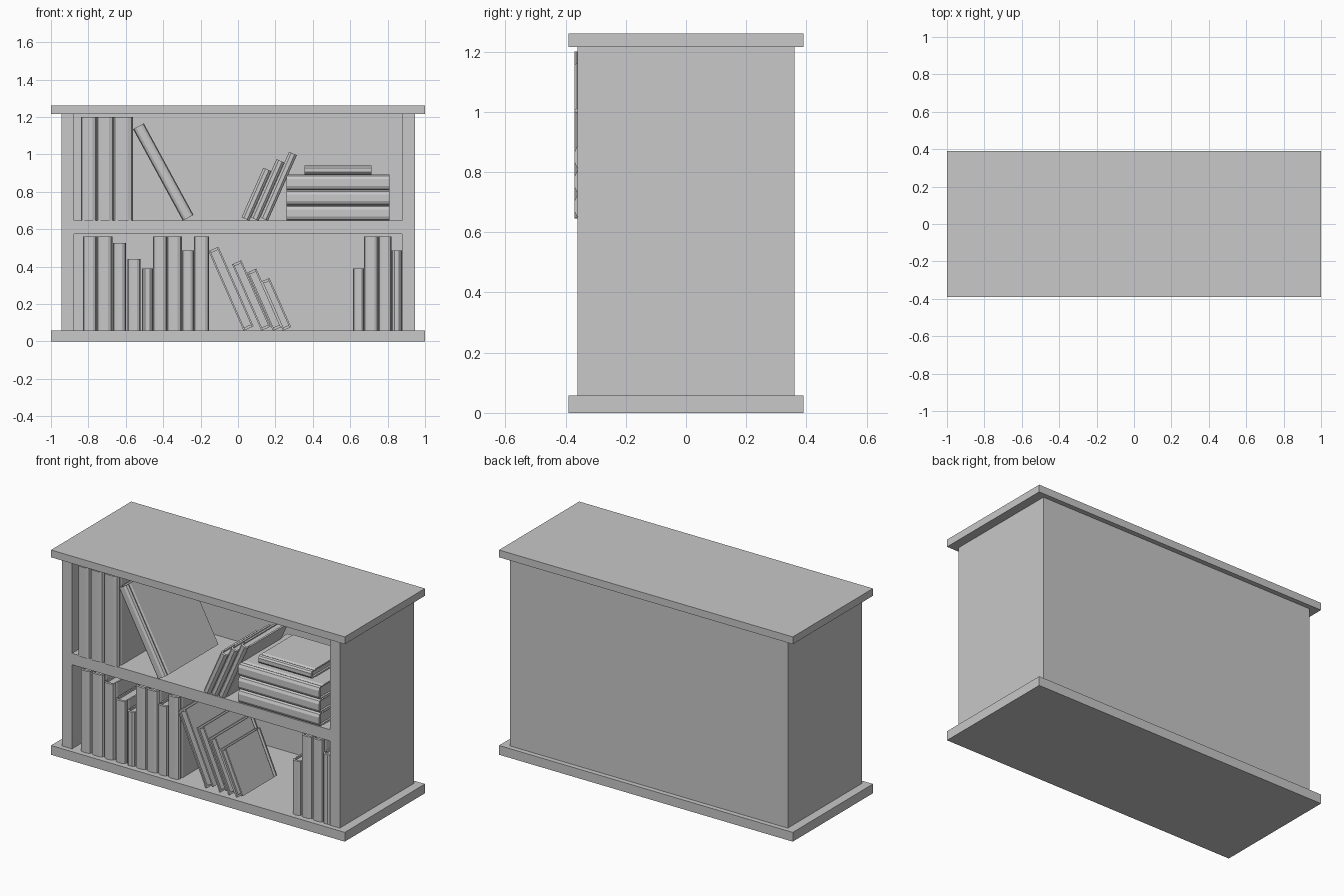
import bpy, bmesh, math
from mathutils import Matrix

if "Cube" in bpy.data.objects:
    bpy.data.objects.remove(bpy.data.objects["Cube"])

grey = bpy.data.materials.new("plain_grey")
grey.diffuse_color = (0.58, 0.58, 0.58, 1)
grey.use_nodes = True
grey.node_tree.nodes["Principled BSDF"].inputs["Base Color"].default_value = grey.diffuse_color


def finish(bm, name):
    bmesh.ops.recalc_face_normals(bm, faces=bm.faces)
    mesh = bpy.data.meshes.new(name)
    bm.to_mesh(mesh)
    bm.free()
    mesh.materials.append(grey)
    ob = bpy.data.objects.new(name, mesh)
    bpy.context.collection.objects.link(ob)
    return ob


def add_box(bm, x0, x1, y0, y1, z0, z1):
    m = Matrix.Translation(((x0 + x1) / 2, (y0 + y1) / 2, (z0 + z1) / 2))
    m = m @ Matrix.Diagonal((x1 - x0, y1 - y0, z1 - z0, 1))
    bmesh.ops.create_cube(bm, size=1, matrix=m)


def box(name, *dims):
    bm = bmesh.new()
    add_box(bm, *dims)
    return finish(bm, name)


def book(name, x, z, t, h, lean=0.0, front=-0.37, depth=None, flip=False):
    """Hardback with rounded spine; x, z is the bottom corner it rests on."""
    d = depth or 0.16 + 0.65 * h
    c, r = 0.009, 0.012
    bm = bmesh.new()
    # cover: C-shaped profile with hinge grooves, extruded upward
    half = [(0, d), (0, 0.045), (0.006, 0.034), (0.0, 0.022),
            (0.08 * t, 0.008), (0.28 * t, 0.0)]
    outer = half + [(t - px, py) for px, py in reversed(half)]
    prof = outer + [(t - c, d), (t - c, 0.016), (c, 0.016), (c, d)]
    face = bm.faces.new([bm.verts.new((px, py, 0)) for px, py in prof])
    ext = bmesh.ops.extrude_face_region(bm, geom=[face], use_keep_orig=True)
    top = [v for v in ext["geom"] if isinstance(v, bmesh.types.BMVert)]
    bmesh.ops.translate(bm, verts=top, vec=(0, 0, h))
    # page block, set back from the cover edges
    add_box(bm, c, t - c, 0.016, d - r, r, h - r)
    if flip:
        for v in bm.verts:
            v.co.y = d - v.co.y
    pivot = t if lean > 0 else 0
    m = (Matrix.Translation((x, front, z))
         @ Matrix.Rotation(math.radians(lean), 4, 'Y')
         @ Matrix.Translation((-pivot, 0, 0)))
    bmesh.ops.transform(bm, matrix=m, verts=bm.verts)
    return finish(bm, name)


# case
FLOOR, SHELF = 0.057, 0.645
box("base_board", -1, 1, -0.39, 0.39, 0, FLOOR)
box("top_board", -1, 1, -0.39, 0.39, 1.215, 1.26)
box("left_side", -0.945, -0.878, -0.36, 0.36, FLOOR, 1.215)
box("right_side", 0.878, 0.945, -0.36, 0.36, FLOOR, 1.215)
box("back_panel", -0.878, 0.878, 0.30, 0.36, FLOOR, 1.215)
box("middle_shelf", -0.878, 0.878, -0.36, 0.30, 0.575, SHELF)

# upright books, upper shelf: left, right
for i, (a, b) in enumerate([(-0.84, -0.755), (-0.755, -0.665), (-0.665, -0.562)]):
    book(f"upper_upright_book_{i}", a, SHELF, b - a, 0.555)

# upright books, lower shelf: left, right, top
lower = [(-0.83, -0.755, 0.56), (-0.755, -0.672, 0.56), (-0.668, -0.6, 0.525),
         (-0.592, -0.52, 0.44), (-0.512, -0.455, 0.39), (-0.455, -0.38, 0.56),
         (-0.38, -0.3, 0.56), (-0.3, -0.236, 0.485), (-0.236, -0.155, 0.56),
         (0.615, 0.674, 0.39), (0.674, 0.75, 0.56), (0.75, 0.822, 0.56),
         (0.822, 0.877, 0.485)]
for i, (a, b, top) in enumerate(lower):
    book(f"lower_upright_book_{i}", a, FLOOR, b - a, top - FLOOR, front=-0.358)

# leaning books
book("upper_leaning_book", -0.295, SHELF, 0.065, 0.557, -28.5, depth=0.52)
for i, (x, t, h) in enumerate([(0.03, 0.058, 0.465), (0.125, 0.054, 0.388),
                               (0.187, 0.052, 0.34), (0.24, 0.048, 0.287)]):
    book(f"lower_leaning_book_{i}", x, FLOOR, t, h, -23.8, front=-0.358, flip=True)
for i, (x, h) in enumerate([(0.06, 0.29), (0.11, 0.34), (0.16, 0.383)]):
    book(f"upper_right_leaning_book_{i}", x, SHELF, 0.045, h, 23.8)

# stack of lying books
for i in range(3):
    book(f"stacked_book_{i}", 0.26, SHELF + i * 0.082, 0.082, 0.55, 90, depth=0.48)
book("top_stacked_book", 0.355, SHELF + 0.246, 0.05, 0.36, 90, front=-0.31, depth=0.34)
